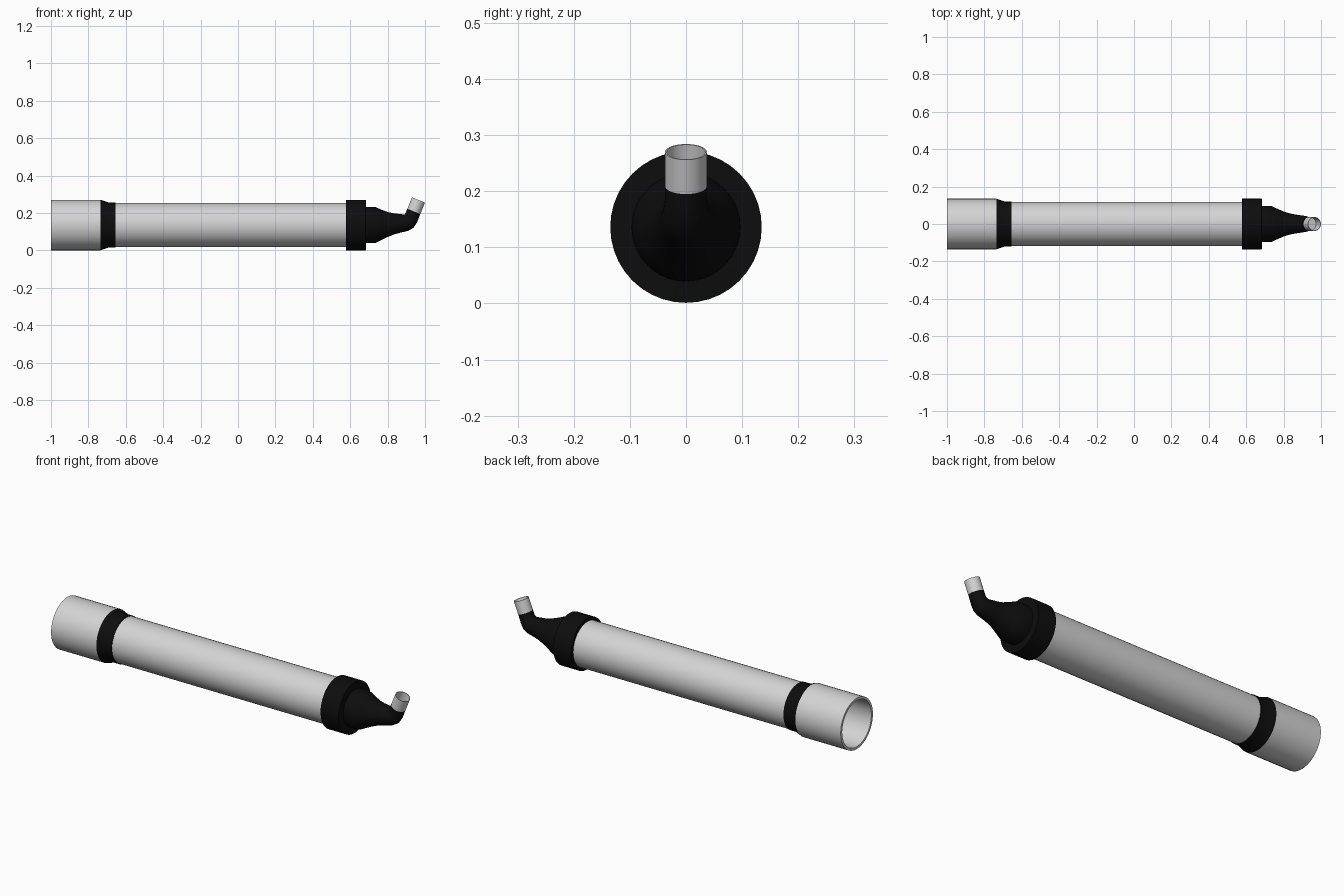
import bpy, bmesh, math
from mathutils import Vector

if "Cube" in bpy.data.objects:
    bpy.data.objects.remove(bpy.data.objects["Cube"])

SEG = 40
AX = 0.136  # height of the main axis


def material(name, v):
    m = bpy.data.materials.new(name)
    m.diffuse_color = (v, v, v, 1)
    m.use_nodes = True
    m.node_tree.nodes["Principled BSDF"].inputs["Base Color"].default_value = m.diffuse_color
    return m


GREY = material("light grey metal", 0.66)
BLACK = material("black rubber", 0.004)


def loft(name, rings, mat, cap_start=False, cap_end=False, close=False):
    """Skin circles given as (x, z, radius, tilt in degrees away from +x)."""
    bm = bmesh.new()
    loops = []
    for x, z, r, tilt in rings:
        t = math.radians(tilt)
        up = Vector((-math.sin(t), 0, math.cos(t)))
        side = Vector((0, 1, 0))
        loops.append([bm.verts.new(Vector((x, 0, z))
                      + up * r * math.cos(2 * math.pi * i / SEG)
                      + side * r * math.sin(2 * math.pi * i / SEG)) for i in range(SEG)])
    pairs = list(zip(loops, loops[1:]))
    if close:
        pairs.append((loops[-1], loops[0]))
    for a, b in pairs:
        for i in range(SEG):
            j = (i + 1) % SEG
            bm.faces.new((a[i], a[j], b[j], b[i]))
    if cap_start:
        bm.faces.new(loops[0])
    if cap_end:
        bm.faces.new(loops[-1])
    bmesh.ops.recalc_face_normals(bm, faces=bm.faces)
    me = bpy.data.meshes.new(name)
    bm.to_mesh(me)
    bm.free()
    me.materials.append(mat)
    ob = bpy.data.objects.new(name, me)
    bpy.context.collection.objects.link(ob)
    bpy.ops.object.select_all(action='DESELECT')
    ob.select_set(True)
    bpy.context.view_layer.objects.active = ob
    bpy.ops.object.shade_smooth_by_angle(angle=math.radians(30))
    return ob


def straight(profile):
    return [(x, AX, r, 0) for x, r in profile]


# Wide open sleeve at the left end
loft("end_sleeve", straight([(-1, 0.135), (-0.735, 0.135), (-0.735, 0.122), (-1, 0.122)]),
     GREY, close=True)

# Black band stepping down to the tube
loft("taper_band", straight([(-0.735, 0.135), (-0.693, 0.121), (-0.655, 0.121),
                             (-0.655, 0.108), (-0.7, 0.108), (-0.735, 0.122)]),
     BLACK, close=True)

# Long hollow main tube
loft("main_tube", straight([(-0.70, 0.118), (0.6, 0.118), (0.6, 0.107), (-0.70, 0.107)]),
     GREY, close=True)

# Collar, neck and bent nozzle in one piece
loft("collar_and_nozzle",
     straight([(0.578, 0.135), (0.683, 0.135), (0.684, 0.097), (0.735, 0.096)])
     + [(0.765, 0.137, 0.082, 0), (0.805, 0.139, 0.065, 0), (0.835, 0.142, 0.056, 0),
        (0.87, 0.145, 0.0495, 0), (0.8965, 0.149, 0.046, 18), (0.914, 0.157, 0.043, 35),
        (0.925, 0.172, 0.039, 55), (0.931, 0.186, 0.0375, 68), (0.940, 0.209, 0.0373, 68)],
     BLACK, cap_start=True, cap_end=True)

# Open metal tip, tilted along the nozzle direction
t = math.radians(68)
tip = Vector((0.965, 0.27))
d = Vector((math.cos(t), math.sin(t)))


def at(back, r):
    p = tip - d * back
    return (p.x, p.y, r, 68)


loft("nozzle_tip", [at(0.066, 0.0373), at(0, 0.0373), at(0, 0.0345), at(0.062, 0.0345)],
     GREY, cap_start=True, cap_end=True)
